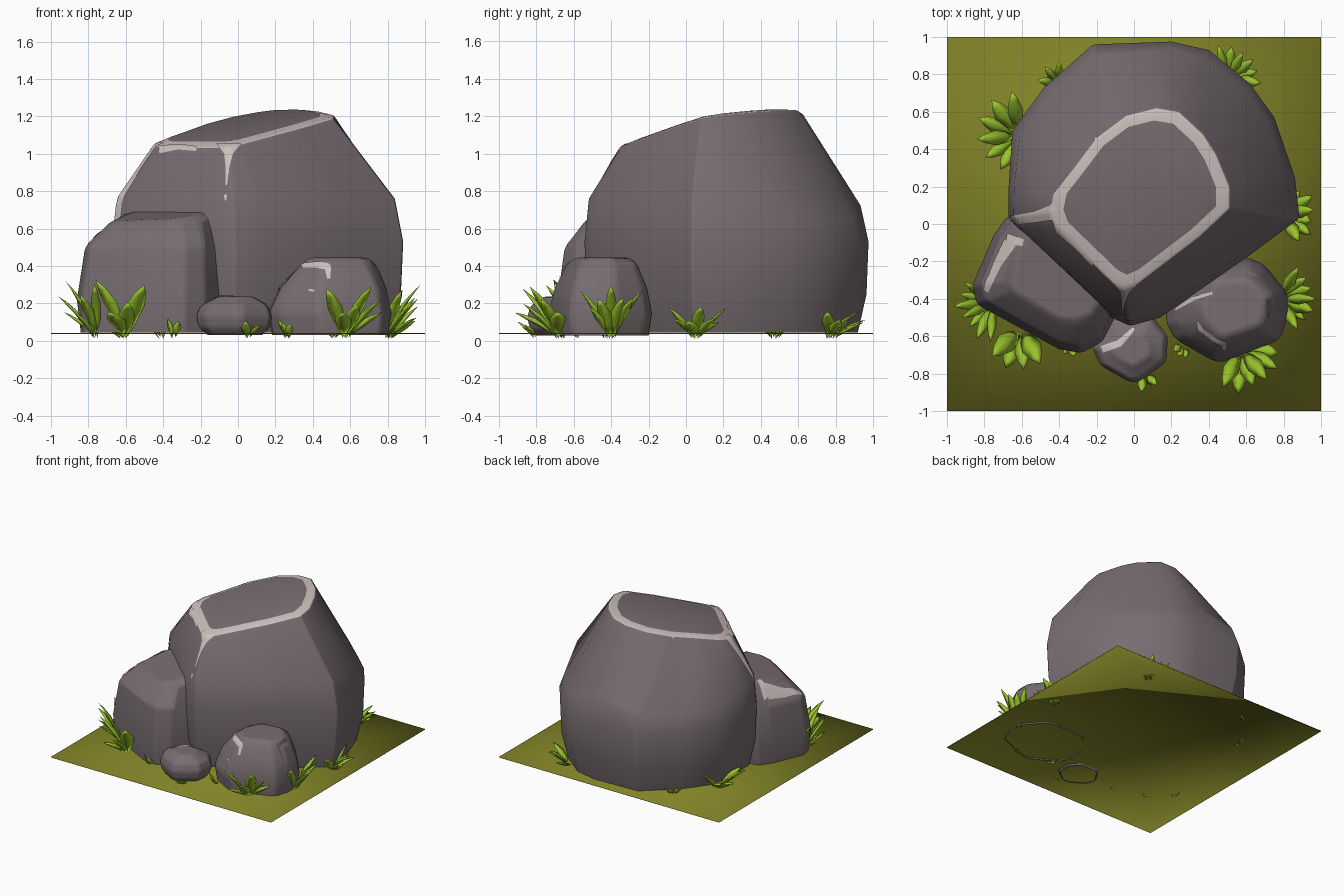
import bpy, bmesh, math, random
from mathutils import Vector
from mathutils.bvhtree import BVHTree

if "Cube" in bpy.data.objects:
    bpy.data.objects.remove(bpy.data.objects["Cube"])

random.seed(4)


def material(name, rgb):
    m = bpy.data.materials.new(name)
    m.diffuse_color = (*rgb, 1)
    m.use_nodes = True
    m.node_tree.nodes["Principled BSDF"].inputs["Base Color"].default_value = m.diffuse_color
    return m


STONE = material("stone grey", (0.185, 0.152, 0.165))
PALE = material("pale edge", (0.60, 0.53, 0.51))
OLIVE = material("olive ground", (0.22, 0.225, 0.02))
GREEN = material("leaf green", (0.32, 0.55, 0.025))


def finish(name, bm, *mats, recalc=True):
    if recalc:
        bmesh.ops.recalc_face_normals(bm, faces=bm.faces)
    for f in bm.faces:
        f.smooth = True
    me = bpy.data.meshes.new(name)
    bm.to_mesh(me)
    bm.free()
    for m in mats:
        me.materials.append(m)
    ob = bpy.data.objects.new(name, me)
    bpy.context.collection.objects.link(ob)
    return ob


def rock(name, low, top, levels, plane, drop, inset, pale_rim=False, bevel=0.02, limit=24, sag=None):
    """Loft from a low outline to a tilted, bevelled top (outline or shrink factor); open underneath."""
    low = [Vector(p) for p in low]
    n = len(low)
    if isinstance(top, (int, float)):
        c = sum(low, Vector((0, 0))) / n
        top = [c + (p - c) * top for p in low]
    top = [Vector(p) for p in top]
    bm = bmesh.new()
    rings = []

    def ring(t, s, height):
        pts = [a.lerp(b, t) for a, b in zip(low, top)]
        c = sum(pts, Vector((0, 0))) / n
        pts = [c + (p - c) * s for p in pts]
        rings.append([bm.verts.new((p.x, p.y, height(p))) for p in pts])

    def tilt(p):
        return plane[0] + plane[1] * p.x + plane[2] * p.y

    for t, s, z in levels:
        ring(t, s, lambda p: z + (sag(p) if sag and t else 0))
    ring(1, 1, lambda p: tilt(p) - drop)
    ring(1, inset, tilt)
    for k in range(len(rings) - 1):
        for i in range(n):
            j = (i + 1) % n
            f = bm.faces.new((rings[k][i], rings[k][j], rings[k + 1][j], rings[k + 1][i]))
            if pale_rim and k == len(rings) - 2:
                f.material_index = 1
    cap = bm.faces.new(rings[-1])
    bm.normal_update()
    if cap.normal.z < 0:
        bmesh.ops.reverse_faces(bm, faces=bm.faces)
    ob = finish(name, bm, STONE, PALE, recalc=False)
    mod = ob.modifiers.new("soft_edges", 'BEVEL')
    mod.width = bevel
    mod.segments = 2
    mod.limit_method = 'ANGLE'
    mod.angle_limit = math.radians(limit)
    mod.harden_normals = True
    return ob


def streak(name, target, path, view):
    """Thin pale plate draped on a rock; path of (u, v, half width) seen from the top or front."""
    bpy.context.view_layer.update()
    tree = BVHTree.FromObject(target, bpy.context.evaluated_depsgraph_get())
    ray = Vector((0, 0, -1)) if view == 'top' else Vector((0, 1, 0))
    bm = bmesh.new()
    rows = []
    for (u0, v0, w0), (u1, v1, w1) in zip(path, path[1:]):
        d = Vector((u1 - u0, v1 - v0)).normalized()
        for k in range(13):
            t = k / 12
            w = w0 + (w1 - w0) * t
            row = []
            for s in (-1, -.67, -.33, 0, .33, .67, 1):
                u = u0 + (u1 - u0) * t - d.y * w * s
                v = v0 + (v1 - v0) * t + d.x * w * s
                start = Vector((u, v, 3)) if view == 'top' else Vector((u, -3, v))
                hit = tree.ray_cast(start, ray)
                row.append(bm.verts.new(hit[0] + hit[1] * 0.005) if hit[0] else None)
            rows.append(row)
    for a, b in zip(rows, rows[1:]):
        for i in range(6):
            quad = (a[i], a[i + 1], b[i + 1], b[i])
            if all(quad):
                f = bm.faces.new(quad)
                f.normal_update()
                if f.normal.dot(ray) > 0:
                    f.normal_flip()
    finish(name, bm, PALE, recalc=False)


# Ground: single sheet fanned around a centre point, with a thin smooth skirt
bm = bmesh.new()
corners = ((-1, -1), (1, -1), (1, 1), (-1, 1))
lower, upper = [[bm.verts.new((x, y, z)) for x, y in corners] for z in (0.037, 0.042)]
mid = bm.verts.new((0, 0, 0.042))
for i in range(4):
    j = (i + 1) % 4
    bm.faces.new((upper[i], upper[j], mid))
    bm.faces.new((lower[i], lower[j], upper[j], upper[i]))
finish("ground", bm, OLIVE, recalc=False)


# Boulder with a slanted, pale-rimmed top; its shoulder sags at both back corners
def shoulder_sag(p):
    return .25 * min(0, p.x - p.y + .75) + .5 * min(0, 1.05 - p.x - p.y)


boulder = rock(
    "main_boulder",
    [(-.67, .2), (-.65, .5), (-.48, .73), (-.22, .96), (.2, .975), (.4, .93), (.62, .75), (.75, .57),
     (.86, .25), (.885, .03), (.6, -.18), (.14, -.5), (-.02, -.545), (-.12, -.5), (-.62, -.03), (-.67, .04)],
    [(-.43, .16), (-.32, .3), (-.2, .46), (-.04, .58), (.12, .62), (.24, .6), (.37, .48), (.44, .37),
     (.51, .2), (.51, .08), (.35, -.07), (.02, -.32), (-.05, -.35), (-.11, -.32), (-.42, -.02), (-.45, .06)],
    [(0, .92, .045), (0, .985, .25), (0, 1, .53), (.12, 1, .76)],
    (1.118, .15, .16), .018, .85, True, .015, 36, shoulder_sag)

# Block-shaped rock on the left
left_rock = rock(
    "left_rock",
    [(-.68, .04), (-.75, -.06), (-.865, -.33), (-.84, -.43), (-.4, -.67), (-.28, -.69), (-.17, -.63),
     (-.05, -.4), (-.09, -.1), (-.45, .06)],
    [(-.59, -.03), (-.63, -.09), (-.71, -.31), (-.68, -.37), (-.4, -.54), (-.3, -.55), (-.2, -.51),
     (-.11, -.36), (-.15, -.1), (-.42, 0)],
    [(0, .95, .045), (0, 1, .22), (.28, 1, .5)],
    (.767, .12, .14), .025, .86, False, .03)

# Rounded rock on the right
right_rock = rock(
    "right_rock",
    [(.16, -.4), (.17, -.54), (.22, -.62), (.42, -.735), (.48, -.735), (.78, -.62), (.82, -.5),
     (.82, -.37), (.7, -.22), (.62, -.18), (.3, -.2)],
    [(.33, -.42), (.33, -.52), (.36, -.57), (.45, -.64), (.5, -.64), (.7, -.57), (.745, -.5),
     (.745, -.38), (.66, -.27), (.6, -.25), (.41, -.27)],
    [(0, .94, .03), (0, 1, .15), (.36, 1, .28)], (.445, 0, 0), .045, .78, False, .03)

# Little stone in front
small_rock = rock(
    "small_rock",
    [(-.23, -.66), (-.18, -.76), (-.02, -.85), (.03, -.845), (.175, -.74), (.185, -.6), (.1, -.49), (-.12, -.49)],
    .62, [(0, .72, .03), (0, .93, .07), (0, 1, .13), (.3, 1, .19)], (.238, 0, 0), .02, .75, False, .02)

# Worn pale streaks
streak("front_drip", boulder, [(-.05, 1.05, .065), (-.05, 1.0, .022), (-.055, .93, .01), (-.06, .83, .004)], 'front')
streak("drip_drop", boulder, [(-.065, .78, .009), (-.065, .75, .004)], 'front')
streak("rim_smear", boulder, [(-.42, 1.02, .02), (-.32, 1.035, .014), (-.22, 1.025, .012)], 'front')
streak("left_corner_wear", boulder, [(-.41, .07, .045), (-.52, .04, .03), (-.655, .02, .025)], 'top')
streak("left_rock_bar", left_rock, [(-.59, -.1, .018), (-.68, -.08, .03)], 'top')
streak("left_rock_wear", left_rock, [(-.66, -.1, .035), (-.73, -.22, .022), (-.79, -.36, .015)], 'top')
streak("right_rock_wear", right_rock, [(.34, .40, .012), (.42, .405, .016), (.48, .395, .018), (.485, .33, .008)], 'front')
streak("right_rock_fleck", right_rock, [(.38, .27, .005), (.41, .268, .006)], 'front')
streak("right_rock_arc", right_rock, [(.22, -.46, .006), (.32, -.4, .01), (.42, -.37, .006)], 'top')
streak("small_rock_wear", small_rock, [(-.17, -.67, .018), (-.08, -.64, .018), (0, -.56, .008)], 'top')


# Grass tufts: fans of keeled, arching leaves
def blade(bm, base, tip, width):
    out = tip - base
    side = Vector((-out.y, out.x, 0)).normalized()
    up = side.cross(out).normalized()
    if up.z < 0:
        up = -up
    first, last = bm.verts.new(base), bm.verts.new(tip)
    rings = []
    for t, w in ((.3, .7), (.58, 1.0), (.82, .6)):
        c = base.lerp(tip, t) + up * math.sin(t * math.pi) * out.length * 0.07
        h = width * w / 2
        rings.append([bm.verts.new(c + o) for o in (side * h, up * h * .25, -side * h, -up * h * .4)])
    for i in range(4):
        j = (i + 1) % 4
        bm.faces.new((first, rings[0][j], rings[0][i]))
        bm.faces.new((last, rings[2][i], rings[2][j]))
        for a, b in zip(rings, rings[1:]):
            bm.faces.new((a[i], a[j], b[j], b[i]))


# x, y, facing, spread, leaves, reach, height, width
tufts = [
    (-.75, -.42, 205, 120, 7, .22, .3, .06), (-.6, -.56, 260, 75, 4, .235, .3, .105),
    (-.61, .47, 170, 140, 6, .25, .19, .095), (.57, -.67, 300, 110, 6, .245, .26, .1),
    (.78, -.4, 0, 120, 7, .205, .26, .075), (.8, .05, 10, 140, 7, .185, .16, .085),
    (.5, .77, 50, 110, 6, .2, .13, .065), (-.4, .75, 130, 80, 3, .14, .09, .05),
    (.05, -.79, 290, 50, 2, .11, .07, .05), (-.34, -.65, 260, 60, 2, .06, .09, .045),
    (.27, -.64, 245, 60, 3, .08, .08, .05)]
for k, (x, y, face, spread, count, reach, height, width) in enumerate(tufts):
    bm = bmesh.new()
    for i in range(count):
        a = math.radians(face + spread * (i / (count - 1) - .5))
        d = Vector((math.cos(a), math.sin(a), 0))
        r = reach * random.uniform(.82, 1)
        h = height * random.uniform(.35, .75) if i % 3 else height * random.uniform(.85, 1)
        base = Vector((x, y, .012 + .008 * (i % 2))) + d * .02
        tip = Vector((x, y, .04 + h)) + d * r
        tip.x = max(-.985, min(.985, tip.x))
        blade(bm, base, tip, width * random.uniform(.8, 1.1))
    tuft = finish("grass_tuft_%d" % (k + 1), bm, GREEN)
    low = min(v.co.z for v in tuft.data.vertices)
    tuft.location.z = max(0, -low)
